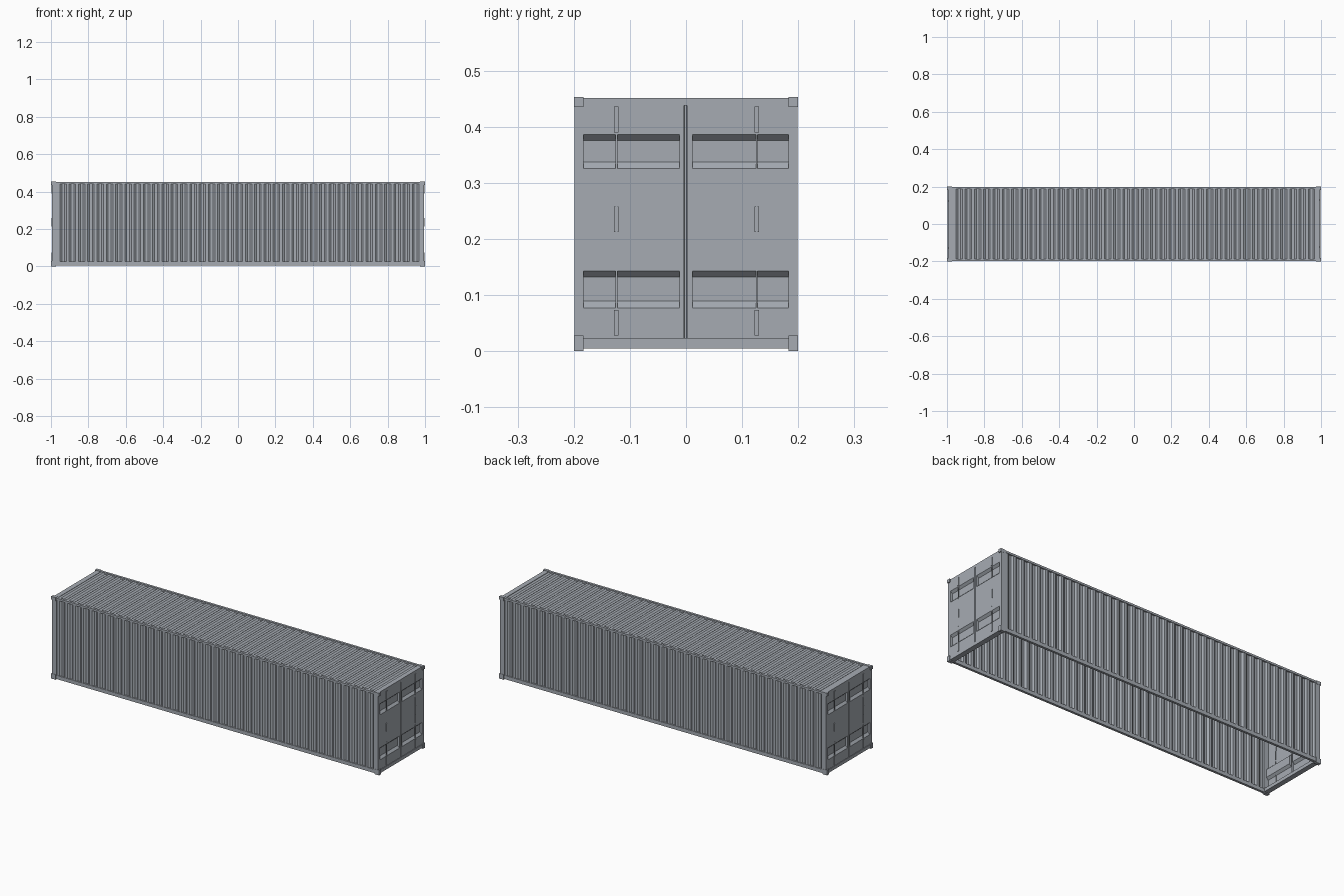
import bpy, math
from mathutils import Matrix

if "Cube" in bpy.data.objects:
    bpy.data.objects.remove(bpy.data.objects["Cube"])

steel = bpy.data.materials.new("blue grey steel")
steel.diffuse_color = (0.38, 0.41, 0.45, 1)
steel.use_nodes = True
steel.node_tree.nodes["Principled BSDF"].inputs["Base Color"].default_value = steel.diffuse_color
HALF_TURN = Matrix.Rotation(math.pi, 4, 'Z')


def add(name, verts, faces, twin=True):
    """Make a mesh part; twin also makes the half-turned copy."""
    me = bpy.data.meshes.new(name)
    me.from_pydata(verts, [], faces)
    me.materials.append(steel)
    ob = bpy.data.objects.new(name, me)
    bpy.context.collection.objects.link(ob)
    if twin:
        me2 = me.copy()
        me2.transform(HALF_TURN)
        bpy.context.collection.objects.link(bpy.data.objects.new(name + "_opposite", me2))
    return ob


def box(name, x, y, z, twin=True):
    v = [(a, b, c) for a in x for b in y for c in z]
    f = [(0, 1, 3, 2), (4, 6, 7, 5), (0, 4, 5, 1), (2, 3, 7, 6), (0, 2, 6, 4), (1, 5, 7, 3)]
    return add(name, v, f, twin)


def strip(name, pts, place, lo, hi, twin=True, flip=False):
    """Sweep an open 2D profile between lo and hi."""
    v = [place(a, b, c) for a, b in pts for c in (lo, hi)]
    f = [(2 * i, 2 * i + 2, 2 * i + 3, 2 * i + 1) for i in range(len(pts) - 1)]
    if flip:
        f = [q[::-1] for q in f]
    return add(name, v, f, twin)


# corrugated sheet profile along x: (x, depth)
L, N, DEPTH = 0.967, 39, 0.007
p = 2 * L / N
sheet = []
for i in range(N):
    x = -L + i * p
    sheet += [(x, 0), (x + 0.30 * p, 0), (x + 0.5 * p, DEPTH), (x + 0.8 * p, DEPTH)]
sheet.append((L, 0))

# side walls and roof
strip("side_wall", sheet, lambda x, d, z: (x, -0.197 + d, z), 0.02, 0.442)
strip("roof", sheet, lambda x, d, y: (x, y, 0.449 - d), -0.187, 0.187, twin=False)

# long rails
box("bottom_side_rail", (-0.98, 0.98), (-0.199, -0.186), (0.005, 0.025))
box("top_side_rail", (-0.98, 0.98), (-0.199, -0.186), (0.440, 0.451))

# end frame
DX = 0.993
box("end_sill", (0.968, 0.996), (-0.183, 0.183), (0.005, 0.023))
box("end_header", (0.966, DX), (-0.186, 0.186), (0.438, 0.451))
for s, side in ((-1, "front"), (1, "back")):
    ys = sorted((s * 0.183, s * 0.199))
    box(side + "_corner_post", (0.967, 0.9945), ys, (0.02, 0.44))
    yc = sorted((s * 0.183, s * 0.2))
    box(side + "_lower_corner_casting", (0.972, 1.0), yc, (0, 0.028))
    box(side + "_upper_corner_casting", (0.972, 1.0), yc, (0.435, 0.453))

# door leaves with two recessed bands each
Z0, Z1, R = 0.02, 0.44, 0.012
bands = [(0.077, 0.143), (0.325, 0.386)]
prof = [(DX, Z0)]
for a, b in bands:
    prof += [(DX, a), (DX - R, a + 0.012), (DX - R, b - 0.011), (DX, b)]
prof.append((DX, Z1))
for s, side in ((-1, "front"), (1, "back")):
    lo, hi = sorted((s * 0.012, s * 0.183))
    strip(side + "_door_leaf", prof, lambda x, z, y: (x, y, z), lo, hi, flip=True)
    for y, nm in ((0.012, "inner"), (0.183, "outer")):
        v = [(x, s * y, z) for x, z in prof]
        f = [(1, 2, 3, 4), (5, 6, 7, 8)]
        if (s > 0) == (y > 0.1):
            f = [q[::-1] for q in f]
        add(f"{side}_door_{nm}_band_ends", v, f)

# centre seam between the leaves
seam = [(-0.012, DX), (-0.004, DX), (-0.0025, DX - 0.008), (0.0005, DX - 0.008),
        (0.002, DX), (0.012, DX)]
strip("door_centre_seam", seam, lambda y, x, z: (x, y, z), Z0, Z1)

# locking rods and their brackets
for y, side in ((-0.124, "front"), (0.126, "back")):
    for a, b in ((0.075, 0.155), (0.165, 0.212), (0.258, 0.305), (0.317, 0.388)):
        box(side + "_lock_rod", (DX - 0.003, DX + 0.002), (y - 0.0015, y + 0.0015), (a, b))
    for a, b in ((0.028, 0.073), (0.212, 0.258), (0.390, 0.436)):
        box(side + "_lock_bracket", (DX - 0.002, DX + 0.003), (y - 0.004, y + 0.004), (a, b))
